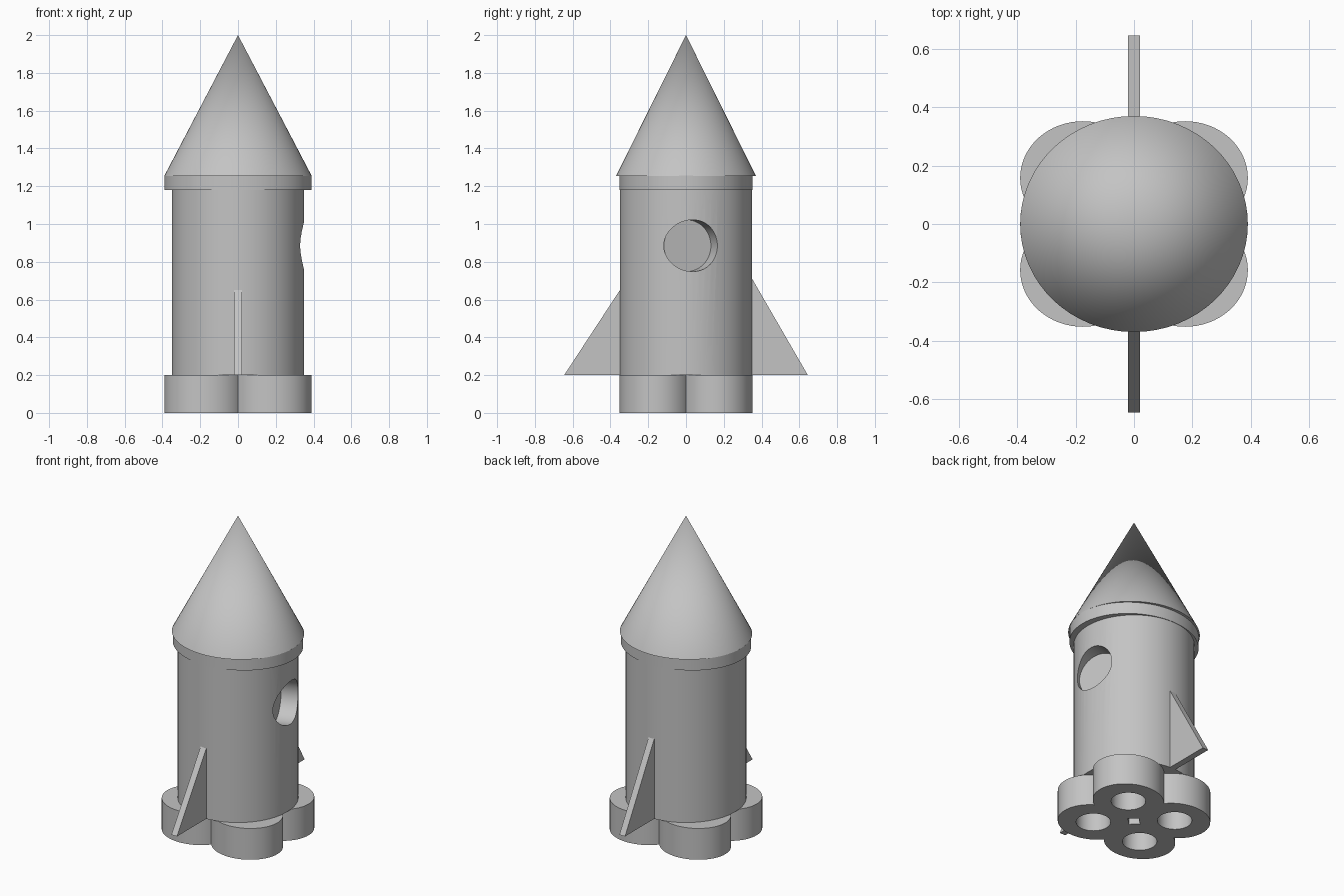
import bpy, bmesh
from math import radians, cos, sin
from mathutils import Vector

cube = bpy.data.objects.get("Cube")
if cube:
    bpy.data.objects.remove(cube, do_unlink=True)

grey = bpy.data.materials.new("light grey")
grey.use_nodes = True
grey.diffuse_color = (0.55, 0.55, 0.55, 1)
grey.node_tree.nodes["Principled BSDF"].inputs["Base Color"].default_value = (0.55, 0.55, 0.55, 1)


def activate(obj):
    bpy.ops.object.select_all(action='DESELECT')
    obj.select_set(True)
    bpy.context.view_layer.objects.active = obj


def cylinder(name, x, y, z0, z1, rx, ry, top=1.0, sides=64):
    """Upright elliptical cylinder, or a cone when top is 0."""
    bpy.ops.mesh.primitive_cone_add(vertices=sides, radius1=1, radius2=top, depth=z1 - z0,
                                    location=(x, y, (z0 + z1) / 2))
    obj = bpy.context.object
    obj.name = name
    obj.scale = (rx, ry, 1)
    bpy.ops.object.transform_apply(location=False, rotation=False, scale=True)
    obj.data.materials.append(grey)
    return obj


def combine(obj, other, operation):
    mod = obj.modifiers.new("combine", 'BOOLEAN')
    mod.operation = operation
    mod.solver = 'EXACT'
    mod.object = other
    activate(obj)
    bpy.ops.object.modifier_apply(modifier=mod.name)
    bpy.data.objects.remove(other, do_unlink=True)


def smooth(obj):
    activate(obj)
    bpy.ops.object.shade_smooth_by_angle(angle=radians(30))


# Body with a shallow, slanted round window recess
body = cylinder("body", 0, 0, 0.2, 1.2, 0.35, 0.35)
tilt = radians(20)
recess = cylinder("window_cutter", 0, 0, 0, 0.4, 0.137, 0.137)
recess.rotation_euler = (0, radians(90), tilt)
recess.location = Vector((0.26, 0.003, 0.885)) + 0.2 * Vector((cos(tilt), sin(tilt), 0))
combine(body, recess, 'DIFFERENCE')
smooth(body)

# Collar and nose
smooth(cylinder("collar", 0, 0, 1.18, 1.256, 0.39, 0.352))
smooth(cylinder("nose_cone", 0, 0, 1.255, 2.0, 0.39, 0.37, top=0))

# Four merged engine nozzles, each bored through
corners = [(sx * 0.175, sy * 0.158) for sx in (-1, 1) for sy in (-1, 1)]
engines = None
for x, y in corners:
    nozzle = cylinder("engine_nozzles", x, y, 0, 0.2, 0.215, 0.194)
    if engines:
        combine(engines, nozzle, 'UNION')
    else:
        engines = nozzle
for x, y in corners:
    combine(engines, cylinder("bore_cutter", x, y, -0.1, 0.3, 0.1, 0.1), 'DIFFERENCE')
smooth(engines)


# Thin triangular fins at front and back
def fin(name, side, height, reach):
    slope = (height - 0.2) / (reach - 0.35)
    profile = [(0.3, 0.2), (reach, 0.2), (0.3, height + 0.05 * slope)]
    bm = bmesh.new()
    face = bm.faces.new([bm.verts.new((-0.02, side * y, z)) for y, z in profile])
    extruded = bmesh.ops.extrude_face_region(bm, geom=[face])
    verts = [g for g in extruded["geom"] if isinstance(g, bmesh.types.BMVert)]
    bmesh.ops.translate(bm, verts=verts, vec=(0.04, 0, 0))
    bmesh.ops.recalc_face_normals(bm, faces=bm.faces)
    mesh = bpy.data.meshes.new(name)
    bm.to_mesh(mesh)
    bm.free()
    mesh.materials.append(grey)
    bpy.context.collection.objects.link(bpy.data.objects.new(name, mesh))


fin("front_fin", -1, 0.65, 0.645)
fin("back_fin", 1, 0.71, 0.645)
